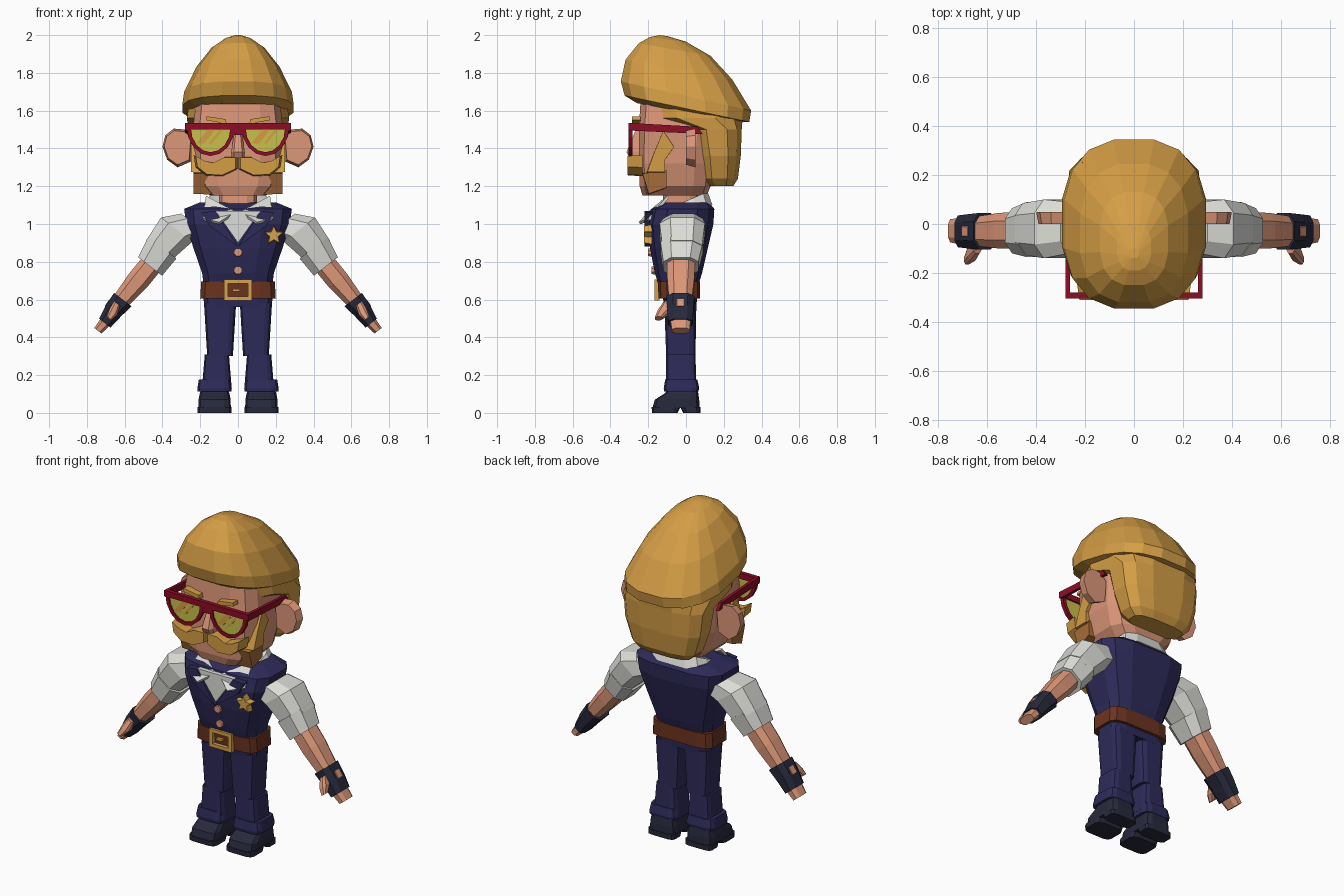
import bpy, bmesh, math

if "Cube" in bpy.data.objects:
    bpy.data.objects.remove(bpy.data.objects["Cube"])


def material(name, *rgb):
    m = bpy.data.materials.new(name)
    m.use_nodes = True
    m.diffuse_color = (*rgb, 1)
    m.node_tree.nodes["Principled BSDF"].inputs["Base Color"].default_value = (*rgb, 1)
    return m


HAIR = material("golden hair", .66, .34, .06)
SKIN = material("skin", .72, .31, .19)
NAVY = material("navy cloth", .027, .024, .1)
DARK = material("dark leather", .02, .022, .045)
WHITE = material("white cotton", .72, .72, .68)
BELT = material("brown leather", .15, .034, .014)
RED = material("red plastic", .27, .004, .018)
LENS = material("yellow lens", .58, .53, .07)
BEARD = material("brown beard", .38, .15, .04)
GOLD = material("gold metal", .68, .37, .07)


def build(name, verts, faces, mat, mirror=False):
    bm = bmesh.new()
    vs = [bm.verts.new(v) for v in verts]
    for f in faces:
        bm.faces.new([vs[i] for i in f])
    bmesh.ops.recalc_face_normals(bm, faces=bm.faces)
    me = bpy.data.meshes.new(name)
    bm.to_mesh(me)
    bm.free()
    me.materials.append(mat)
    ob = bpy.data.objects.new(name, me)
    bpy.context.collection.objects.link(ob)
    if mirror:
        ob.modifiers.new("Mirror", "MIRROR").use_mirror_merge = False
    return ob


def loft(name, rings, mat, mirror=False, closed=False):
    """Skin a list of rings; closed joins the last ring to the first."""
    n, k = len(rings[0]), len(rings)
    faces = []
    for r in range(k if closed else k - 1):
        q = (r + 1) % k
        for i in range(n):
            j = (i + 1) % n
            faces.append((r * n + i, r * n + j, q * n + j, q * n + i))
    if not closed:
        faces += [tuple(range(n)), tuple(range((k - 1) * n, k * n))]
    return build(name, [p for r in rings for p in r], faces, mat, mirror)


def outline(n, e):
    """Unit superellipse with flats facing the axes."""
    pts = []
    for i in range(n):
        a = 2 * math.pi * (i + .5) / n
        pts.append([math.copysign(abs(v) ** (2 / e), v) for v in (math.cos(a), math.sin(a))])
    m = max(p[0] for p in pts)
    return [(u / m, v / m) for u, v in pts]


def body(name, rows, mat, n=12, e=3.5, cx=0, mirror=False):
    """Rows: front y, front z, back y, back z, half width."""
    rings = []
    for y0, z0, y1, z1, w in rows:
        rings.append([(cx + w * u, y0 + (y1 - y0) * (v + 1) / 2, z0 + (z1 - z0) * (v + 1) / 2)
                      for u, v in outline(n, e)])
    return loft(name, rings, mat, mirror)


def flat(rows):
    """Level rows: z, front y, back y, half width."""
    return [(a, z, b, z, w) for z, a, b, w in rows]


def limb(name, rows, mat):
    """Rows down the arm: x, z, half thickness, front y, back y."""
    rings = []
    for x, z, t, y0, y1 in rows:
        rings.append([(x + .79 * t * u, (y0 + y1) / 2 + (y1 - y0) / 2 * v, z + .61 * t * u)
                      for u, v in outline(8, 2.8)])
    return loft(name, rings, mat, True)


def prism(name, pts, a, b, mat, axis="y", mirror=False, taper=1):
    """Extrude a polygon from a to b; taper shrinks the end at a."""
    mu = sum(p[0] for p in pts) / len(pts)
    mv = sum(p[1] for p in pts) / len(pts)
    small = [(mu + (u - mu) * taper, mv + (v - mv) * taper) for u, v in pts]
    put = (lambda u, v, d: (u, d, v)) if axis == "y" else (lambda u, v, d: (d, u, v))
    return loft(name, [[put(u, v, a) for u, v in small], [put(u, v, b) for u, v in pts]], mat, mirror)


def box(name, x0, x1, y0, y1, z0, z1, mat, mirror=False):
    return prism(name, [(x0, z0), (x1, z0), (x1, z1), (x0, z1)], y0, y1, mat, mirror=mirror)


def frame(name, outer, inner, y0, y1, mat, mirror=False):
    rings = [[(x, y, z) for x, z in p] for p, y in ((outer, y0), (outer, y1), (inner, y1), (inner, y0))]
    return loft(name, rings, mat, mirror, True)


# Head and hair
body("head", flat([(1.15, -.23, .11, .15), (1.2, -.245, .13, .2), (1.32, -.25, .14, .23),
                   (1.5, -.25, .16, .24), (1.66, -.24, .2, .22)]), SKIN, e=4)
body("back_hair", flat([(1.2, .12, .25, .17), (1.24, .08, .275, .21), (1.36, .06, .29, .25),
                        (1.5, .03, .295, .265), (1.56, -.19, .3, .27), (1.64, -.21, .3, .26)]),
     HAIR, e=3)
body("top_hair", [(-.26, 1.64, .28, 1.54, .25), (-.325, 1.68, .335, 1.54, .295),
                  (-.345, 1.755, .345, 1.6, .285), (-.32, 1.87, .245, 1.765, .22),
                  (-.25, 1.957, .13, 1.89, .14), (-.19, 1.99, .0, 1.965, .07),
                  (-.14, 2.0, -.1, 1.995, .02)], HAIR, n=16, e=2.6)
prism("ear", [(.24, 1.46), (.28, 1.5), (.34, 1.505), (.385, 1.47), (.4, 1.41), (.375, 1.34),
              (.32, 1.3), (.25, 1.33)], .0, .05, SKIN, mirror=True, taper=.88)

# Face
body("nose", flat([(1.35, -.3, -.2, .035), (1.38, -.315, -.2, .036), (1.49, -.27, -.2, .02)]), SKIN, n=8)
prism("moustache", [(0, 1.355), (.07, 1.355), (.13, 1.325), (.18, 1.335), (.235, 1.365),
                    (.225, 1.3), (.17, 1.257), (.08, 1.252), (0, 1.29)],
      -.31, -.23, HAIR, mirror=True, taper=.9)
prism("eyebrow", [(.06, 1.53), (.17, 1.55), (.165, 1.57), (.065, 1.555)], -.285, -.24, HAIR, mirror=True)
prism("sideburn", [(-.12, 1.5), (-.06, 1.41), (-.11, 1.34), (-.11, 1.27), (-.21, 1.27), (-.17, 1.38)],
      .25, .17, HAIR, "x", True, .95)
prism("jaw_beard", [(-.1, 1.29), (-.1, 1.19), (-.2, 1.155), (-.235, 1.27)], .235, .13, BEARD, "x", True, .93)

# Glasses
def half_lens(rx, rz, top):
    return [(.145 + rx * math.cos(a), top + rz * math.sin(a))
            for a in (math.pi * (1 + i / 8) for i in range(9))]

frame("lens_rim", half_lens(.128, .16, 1.52), half_lens(.105, .13, 1.51), -.305, -.283, RED, True)
prism("lens", half_lens(.112, .138, 1.512), -.296, -.29, LENS, mirror=True)
for side, cx in (("right", -.145), ("left", .145)):
    for k, (s, w) in enumerate(((-.045, .04), (.02, .015))):
        prism(f"{side}_lens_glint_{k}", [(cx + s - .03, 1.425), (cx + s - .03 + w, 1.425),
                                         (cx + s + .03 + w, 1.5), (cx + s + .03, 1.5)],
              -.299, -.296, HAIR)
box("glasses_bar", -.28, .28, -.305, -.28, 1.5, 1.535, RED)
box("glasses_bridge", -.035, .035, -.302, -.283, 1.47, 1.51, RED)
prism("glasses_temple", [(-.3, 1.495), (.02, 1.48), (.09, 1.475), (.06, 1.515), (-.3, 1.535)],
      .28, .262, RED, "x", True)

# Torso
body("neck", flat([(1.0, -.13, .07, .1), (1.17, -.12, .07, .1)]), SKIN)
body("vest", flat([(.66, -.14, .06, .18), (.74, -.165, .085, .19), (.87, -.19, .115, .235),
                   (1.0, -.205, .145, .275), (1.08, -.185, .15, .285), (1.115, -.11, .12, .2)]), NAVY)
prism("shirt_front", [(-.12, 1.07), (.12, 1.07), (0, .9)], -.214, -.13, WHITE)
prism("lapel", [(0, .88), (.12, 1.07), (.19, 1.06), (.15, .99)], -.221, -.16, NAVY, mirror=True)
body("collar", [(-.2, 1.02, .14, 1.1, .19), (-.17, 1.05, .115, 1.17, .16),
                (-.14, 1.05, .09, 1.165, .13)], WHITE)
wing = build("collar_wing", [(.015, -.2, 1.065), (.17, -.1, 1.15), (.185, -.2, 1.03), (.1, -.25, 1.01)],
             [(0, 1, 2), (0, 2, 3)], WHITE, True)
wing.modifiers.new("Thickness", "SOLIDIFY").thickness = .015
for z, y in ((.85, -.2), (.755, -.182)):
    prism("vest_button", [(.025 * u, z + .025 * v) for u, v in outline(8, 2)], y, y + .04, SKIN, taper=.8)
star = [(r * math.sin(k * math.pi / 5), r * math.cos(k * math.pi / 5))
        for k, r in enumerate((.058, .027) * 5)]
prism("star_badge", [(.19 + x, .94 + z) for x, z in star], -.222, -.18, GOLD, taper=.85)

# Belt
body("belt", flat([(.605, -.145, .075, .2), (.695, -.15, .075, .195)]), BELT, e=5)
corners = ((-1, -1), (1, -1), (1, 1), (-1, 1))
frame("belt_buckle", [(.075 * x, .65 + .055 * z) for x, z in corners],
      [(.052 * x, .65 + .034 * z) for x, z in corners], -.168, -.14, GOLD)
box("buckle_prong", -.03, .01, -.165, -.14, .643, .657, GOLD)

# Arms
limb("sleeve", [(.23, 1.0, .09, -.12, .09), (.325, .97, .105, -.14, .1), (.42, .86, .085, -.125, .085)], WHITE)
limb("sleeve_cuff", [(.4, .875, .094, -.135, .09), (.465, .775, .08, -.12, .065)], WHITE)
limb("forearm", [(.44, .81, .06, -.1, .05), (.53, .7, .06, -.1, .045), (.63, .58, .045, -.09, .03)], SKIN)
limb("glove", [(.61, .6, .058, -.105, .045), (.66, .54, .05, -.1, .04), (.705, .475, .038, -.095, .035)], DARK)
limb("glove_opening", [(.655, .582, .033, -.065, .005), (.682, .548, .03, -.065, .005)], SKIN)
limb("fingers", [(.69, .495, .033, -.085, .025), (.742, .435, .024, -.075, .02)], SKIN)
limb("thumb", [(.64, .58, .02, -.12, -.07), (.66, .535, .026, -.15, -.08), (.682, .5, .016, -.165, -.125)], SKIN)

# Legs and shoes
body("hips", flat([(.56, -.115, .055, .178), (.63, -.125, .06, .185)]), NAVY, e=5)
for name, cx, rows, mat in (
        ("thigh", .095, [(.3, -.105, .05, .068), (.58, -.115, .055, .085)], NAVY),
        ("shin", .112, [(.14, -.105, .055, .078), (.31, -.105, .05, .064)], NAVY),
        ("trouser_cuff", .124, [(.112, -.115, .065, .09), (.13, -.118, .07, .091), (.178, -.11, .06, .083)], NAVY),
        ("shoe", .124, [(.025, -.178, .072, .086), (.07, -.165, .07, .085), (.105, -.11, .065, .078),
                        (.125, -.1, .06, .07)], DARK),
        ("sole", .124, [(0, -.18, -.045, .09), (.03, -.182, -.03, .09)], DARK),
        ("heel", .124, [(0, -.015, .076, .088), (.03, -.03, .076, .088)], DARK)):
    body(name, flat(rows), mat, e=5, cx=cx, mirror=True)
